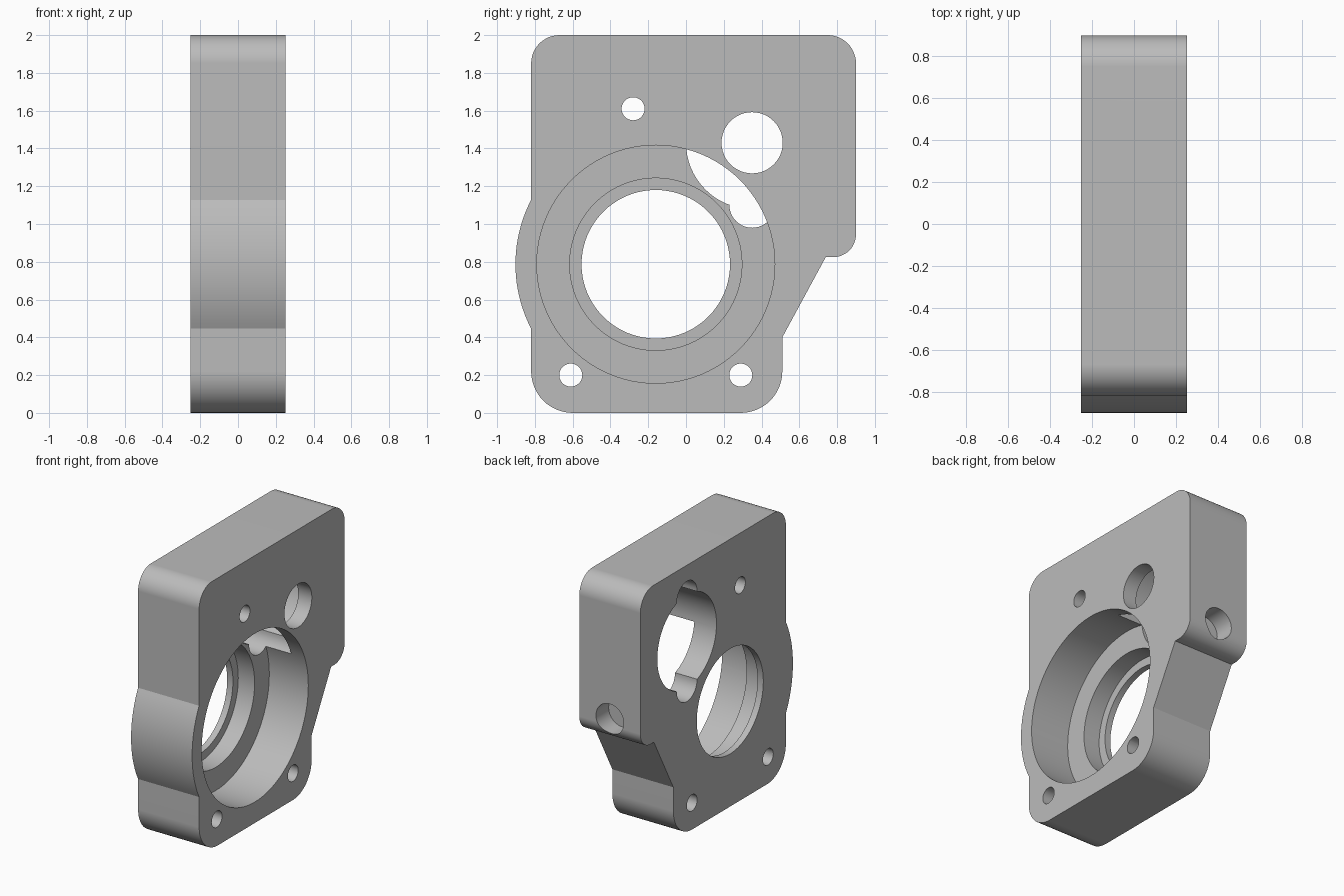
import bpy, bmesh, math
from mathutils import Vector

HALF = 0.2525                      # half the plate thickness
BORE = (-0.16, 0.787)              # main bore axis (y, z)
POCKET = (0.35, 1.43)              # rear pocket axis (y, z)

cube = bpy.data.objects.get("Cube")
if cube:
    bpy.data.objects.remove(cube, do_unlink=True)

metal = bpy.data.materials.new("plain grey metal")
metal.use_nodes = True
grey = (0.5, 0.5, 0.5, 1)
metal.diffuse_color = grey
metal.node_tree.nodes["Principled BSDF"].inputs["Base Color"].default_value = grey


def arc(centre, radius, start, end, steps):
    """Points on an arc in the y-z plane, angles in degrees."""
    angles = [math.radians(start + (end - start) * i / steps) for i in range(steps + 1)]
    return [(centre[0] + radius * math.cos(a), centre[1] + radius * math.sin(a)) for a in angles]


def prism(name, points, x0, x1):
    """Extrude a y-z outline from x0 to x1."""
    bm = bmesh.new()
    face = bm.faces.new([bm.verts.new((x0, y, z)) for y, z in points])
    new = bmesh.ops.extrude_face_region(bm, geom=[face])["geom"]
    verts = [v for v in new if isinstance(v, bmesh.types.BMVert)]
    bmesh.ops.translate(bm, verts=verts, vec=Vector((x1 - x0, 0, 0)))
    bmesh.ops.recalc_face_normals(bm, faces=bm.faces)
    mesh = bpy.data.meshes.new(name)
    bm.to_mesh(mesh)
    bm.free()
    mesh.materials.append(metal)
    obj = bpy.data.objects.new(name, mesh)
    bpy.context.collection.objects.link(obj)
    return obj


def disc(name, centre, radius, x0, x1, sides=48):
    return prism(name, arc(centre, radius, 0, 360, sides)[:-1], x0, x1)


# Plate outline, counter-clockwise from the lower right corner
bulge = math.degrees(math.acos((0.82 + BORE[0]) / 0.743))
outline = (
    arc((0.29, 0.22), 0.22, -90, 0, 12)
    + [(0.51, 0.4), (0.74, 0.825)]
    + arc((0.78, 0.945), 0.12, -90, 0, 12)
    + arc((0.75, 1.85), 0.15, 0, 90, 12)
    + arc((-0.67, 1.85), 0.15, 90, 180, 12)
    + arc(BORE, 0.743, 180 - bulge, 180 + bulge, 20)
    + arc((-0.6, 0.22), 0.22, 180, 270, 12)
)
housing = prism("housing_plate", outline, -HALF, HALF)

# Stepped bore: wide counterbore, bearing seat, thin retaining lip
OUT = 0.4
cutters = [
    disc("counterbore_cutter", BORE, 0.63, -0.07, OUT, 96),
    disc("seat_cutter", BORE, 0.456, -0.205, OUT, 80),
    disc("lip_cutter", BORE, 0.393, -OUT, OUT, 80),
]

# Rear pocket with two round lobes and a through hole
cutters.append(disc("pocket_cutter", POCKET, 0.35, -OUT, 0.14, 64))
for side in (-1, 1):
    lobe = (POCKET[0], POCKET[1] + side * 0.33)
    cutters.append(disc("lobe_cutter", lobe, 0.12, -OUT, 0.14, 40))
cutters.append(disc("shaft_hole_cutter", POCKET, 0.162, -OUT, OUT))

# Bolt holes
for spot in ((-0.28, 1.61), (-0.61, 0.2), (0.29, 0.2)):
    cutters.append(disc("bolt_hole_cutter", spot, 0.061, -OUT, OUT, 32))

# Blind hole in the back edge, turned to run along y
blind = disc("blind_hole_cutter", (0, 0), 0.115, -0.15, 0.15, 40)
blind.rotation_euler = (0, 0, math.pi / 2)
blind.location = (0, 0.9, 0.99)
cutters.append(blind)

for cutter in cutters:
    cutter.hide_render = True
    mod = housing.modifiers.new(cutter.name, 'BOOLEAN')
    mod.operation = 'DIFFERENCE'
    mod.solver = 'EXACT'
    mod.object = cutter

# Bake the cuts and discard the cutters
bpy.context.view_layer.update()
graph = bpy.context.evaluated_depsgraph_get()
result = bpy.data.meshes.new_from_object(housing.evaluated_get(graph))
housing.modifiers.clear()
housing.data = result
for cutter in cutters:
    bpy.data.objects.remove(cutter, do_unlink=True)
result.materials.clear()
result.materials.append(metal)
for poly in result.polygons:
    poly.material_index = 0

# Smooth round walls, crisp edges
bpy.ops.object.select_all(action='DESELECT')
housing.select_set(True)
bpy.context.view_layer.objects.active = housing
bpy.ops.object.shade_smooth_by_angle(angle=math.radians(25))
weighted = housing.modifiers.new("even_shading", 'WEIGHTED_NORMAL')
weighted.keep_sharp = True
